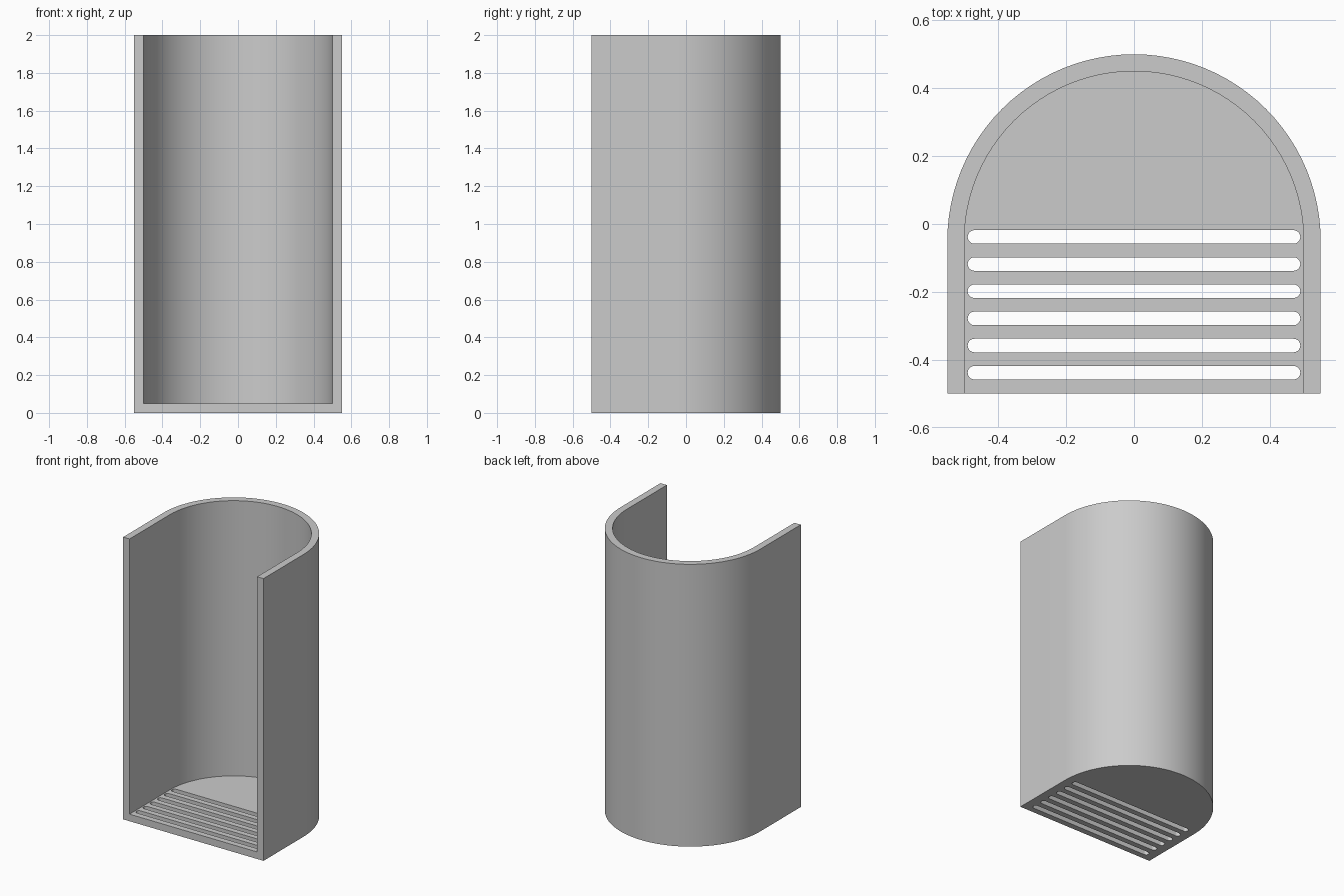
import bpy
import bmesh
from math import pi, sin, cos, radians

if "Cube" in bpy.data.objects:
    bpy.data.objects.remove(bpy.data.objects["Cube"], do_unlink=True)

WIDTH, WALL, HEIGHT = 0.55, 0.05, 2.0
FRONT, ARC_Y = -0.5, -0.05

grey = bpy.data.materials.new("plain grey")
grey.use_nodes = True
colour = (0.6, 0.6, 0.6, 1)
grey.diffuse_color = colour
grey.node_tree.nodes["Principled BSDF"].inputs["Base Color"].default_value = colour


def arc(cx, cy, r, start, end, steps):
    """Points along a circular arc, angles in radians."""
    angles = [start + (end - start) * i / steps for i in range(steps + 1)]
    return [(cx + r * cos(a), cy + r * sin(a)) for a in angles]


def arch(r, front):
    """Round-backed outline with straight sides."""
    return [(-r, front), (r, front)] + arc(0, ARC_Y, r, 0, pi, 48)


def slot(y, half, r):
    """Long outline with rounded ends."""
    return (arc(half - r, y, r, -pi / 2, pi / 2, 10)
            + arc(r - half, y, r, pi / 2, 3 * pi / 2, 10))


def prism(name, outlines, z0, z1):
    """Extrude closed outlines from z0 to z1 as one object."""
    bm = bmesh.new()
    for outline in outlines:
        face = bm.faces.new([bm.verts.new((x, y, z0)) for x, y in outline])
        top = bmesh.ops.extrude_face_region(bm, geom=[face], use_keep_orig=True)
        verts = [v for v in top["geom"] if isinstance(v, bmesh.types.BMVert)]
        bmesh.ops.translate(bm, verts=verts, vec=(0, 0, z1 - z0))
    bmesh.ops.recalc_face_normals(bm, faces=bm.faces)
    mesh = bpy.data.meshes.new(name)
    bm.to_mesh(mesh)
    bm.free()
    mesh.materials.append(grey)
    obj = bpy.data.objects.new(name, mesh)
    bpy.context.collection.objects.link(obj)
    return obj


# Solid body, hollow interior and drain slots
shell = prism("curved_shell", [arch(WIDTH, FRONT)], 0, HEIGHT)
hollow = prism("hollow_cutter", [arch(WIDTH - WALL, FRONT - 0.1)], WALL, HEIGHT + 0.1)
slots = prism("slot_cutter", [slot(-0.038 - 0.08 * i, 0.49, 0.02) for i in range(6)],
              -0.1, 0.2)

bpy.ops.object.select_all(action='DESELECT')
shell.select_set(True)
bpy.context.view_layer.objects.active = shell
for cutter in (hollow, slots):
    cut = shell.modifiers.new(cutter.name, 'BOOLEAN')
    cut.operation, cut.solver, cut.object = 'DIFFERENCE', 'EXACT', cutter
    bpy.ops.object.modifier_apply(modifier=cut.name)
    bpy.data.objects.remove(cutter, do_unlink=True)

bpy.ops.object.shade_smooth_by_angle(angle=radians(30))
